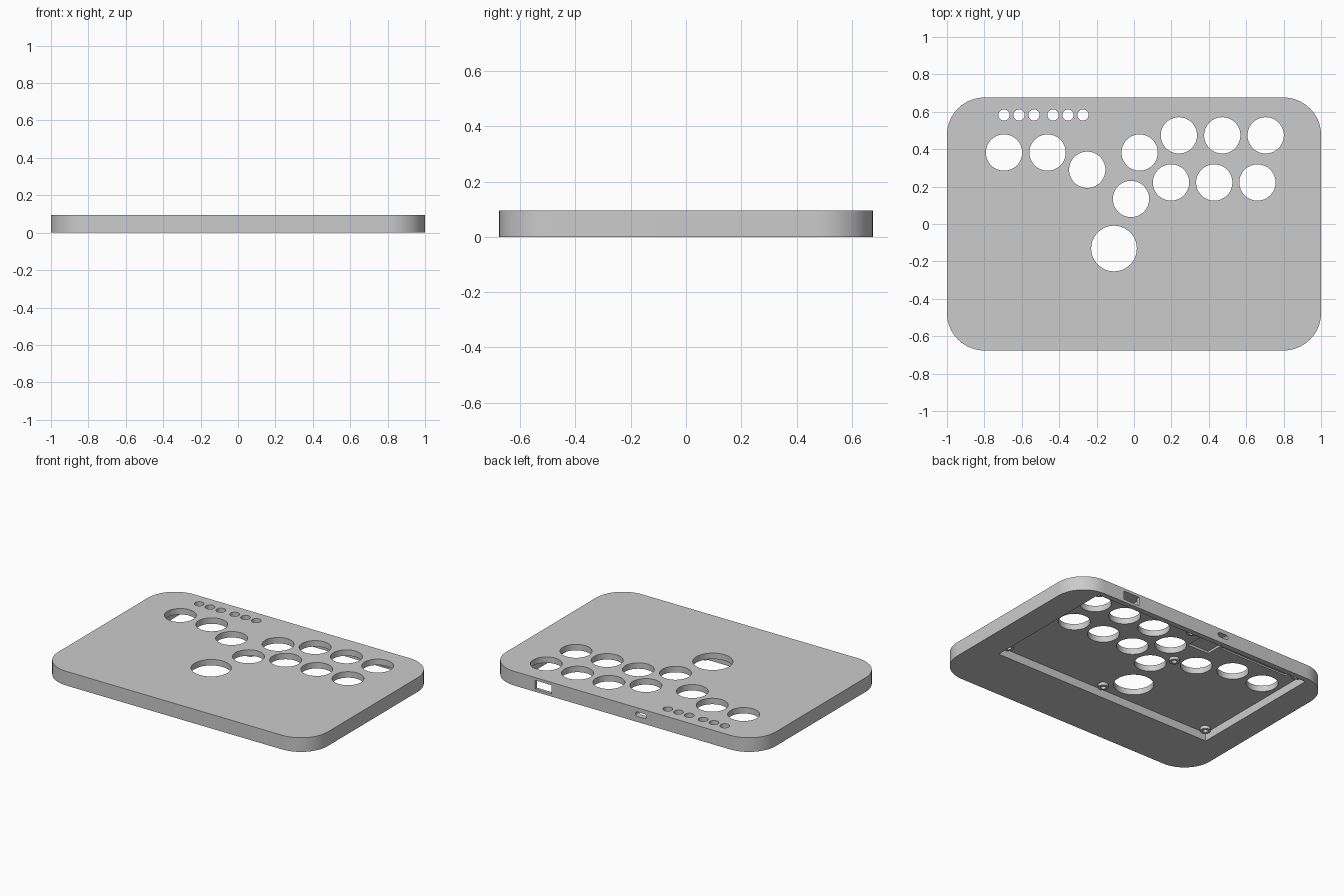
import bpy, bmesh, math
from mathutils import Matrix

cube = bpy.data.objects.get("Cube")
if cube:
    bpy.data.objects.remove(cube, do_unlink=True)

HEIGHT = 0.095
CEILING = 0.055      # underside of the top plate

grey = bpy.data.materials.new("plain grey")
grey.use_nodes = True
colour = (0.6, 0.6, 0.6, 1)
grey.diffuse_color = colour
grey.node_tree.nodes["Principled BSDF"].inputs["Base Color"].default_value = colour


def make_object(name, bm):
    mesh = bpy.data.meshes.new(name)
    bmesh.ops.recalc_face_normals(bm, faces=bm.faces)
    bm.to_mesh(mesh)
    bm.free()
    mesh.materials.append(grey)
    obj = bpy.data.objects.new(name, mesh)
    bpy.context.collection.objects.link(obj)
    return obj


def rounded_slab(name, x0, x1, y0, y1, z0, z1, radius, steps=16):
    """Rounded rectangle extruded upward."""
    bm = bmesh.new()
    corners = [(x1, y1, -1, -1), (x0, y1, 1, -1), (x0, y0, 1, 1), (x1, y0, -1, 1)]
    verts = []
    for i, (cx, cy, sx, sy) in enumerate(corners):
        for k in range(steps + 1):
            a = math.pi / 2 * (i + k / steps)
            verts.append(bm.verts.new((cx + sx * radius + radius * math.cos(a),
                                       cy + sy * radius + radius * math.sin(a), z0)))
    face = bm.faces.new(verts)
    top = bmesh.ops.extrude_face_region(bm, geom=[face])["geom"]
    bmesh.ops.translate(bm, vec=(0, 0, z1 - z0),
                        verts=[v for v in top if isinstance(v, bmesh.types.BMVert)])
    return make_object(name, bm)


def box(name, x0, x1, y0, y1, z0, z1):
    bm = bmesh.new()
    bmesh.ops.create_cube(bm, size=1, matrix=Matrix.LocRotScale(
        ((x0 + x1) / 2, (y0 + y1) / 2, (z0 + z1) / 2), None, (x1 - x0, y1 - y0, z1 - z0)))
    return make_object(name, bm)


def cylinder(name, x, y, radius, z0, z1, segments=48):
    bm = bmesh.new()
    bmesh.ops.create_cone(bm, cap_ends=True, segments=segments, radius1=radius, radius2=radius,
                          depth=z1 - z0, matrix=Matrix.Translation((x, y, (z0 + z1) / 2)))
    return make_object(name, bm)


def select_only(obj):
    bpy.ops.object.select_all(action='DESELECT')
    obj.select_set(True)
    bpy.context.view_layer.objects.active = obj


def cut(target, cutter):
    mod = target.modifiers.new("cut", 'BOOLEAN')
    mod.operation = 'DIFFERENCE'
    mod.solver = 'EXACT'
    mod.object = cutter
    select_only(target)
    bpy.ops.object.modifier_apply(modifier=mod.name)
    bpy.data.objects.remove(cutter, do_unlink=True)


def smooth(obj):
    select_only(obj)
    bpy.ops.object.shade_smooth_by_angle(angle=math.radians(30))


# Case with the hollow underneath
case = rounded_slab("case", -1, 1, -0.676, 0.676, 0, HEIGHT, 0.2)
cut(case, box("hollow", -0.82, 0.82, -0.30, 0.64, -0.05, CEILING))

# Button holes: left-hand group, two rows of four, large thumb hole
buttons = [(-0.695, 0.382), (-0.462, 0.382), (-0.25, 0.29), (-0.016, 0.134), (0.03, 0.382)]
buttons += [(0.24 + 0.232 * i, 0.474) for i in range(3)]
buttons += [(0.198 + 0.231 * i, 0.222) for i in range(3)]
for x, y in buttons:
    cut(case, cylinder("button_hole", x, y, 0.097, -0.1, 0.2, 64))
cut(case, cylinder("thumb_hole", -0.107, -0.131, 0.122, -0.1, 0.2, 64))

# Small menu holes in two groups of three, over a shallow board groove
cut(case, box("board_groove", -0.74, -0.23, 0.545, 0.62, 0.02, 0.065))
for start in (-0.695, -0.433):
    for i in range(3):
        cut(case, cylinder("menu_hole", start + 0.08 * i, 0.583, 0.03, -0.1, 0.2, 32))

# Back wall openings with shallow pockets behind them
cut(case, box("socket_pocket", 0.50, 0.67, 0.58, 0.655, 0.01, 0.08))
cut(case, box("socket_opening", 0.525, 0.645, 0.6, 0.75, 0.018, 0.076))
cut(case, box("controller_pocket", -0.21, -0.05, 0.45, 0.63, 0.02, 0.07))
port = rounded_slab("port_opening", -0.18, -0.10, -0.015, 0.015, -0.08, 0.08, 0.0145, 8)
port.data.transform(Matrix.Translation((0, 0.676, 0.052)) @ Matrix.Rotation(math.pi / 2, 4, 'X'))
cut(case, port)
smooth(case)

# Screw posts under the top plate
posts = [(-0.78, -0.255), (0.78, -0.255), (-0.78, 0.60), (0.78, 0.60),
         (0.046, 0.597), (-0.095, 0.268), (0.034, -0.25)]
for x, y in posts:
    post = cylinder("screw_post", x, y, 0.032, 0.035, CEILING + 0.01)
    cut(post, cylinder("screw_hole", x, y, 0.016, 0, CEILING - 0.001, 32))
    smooth(post)
